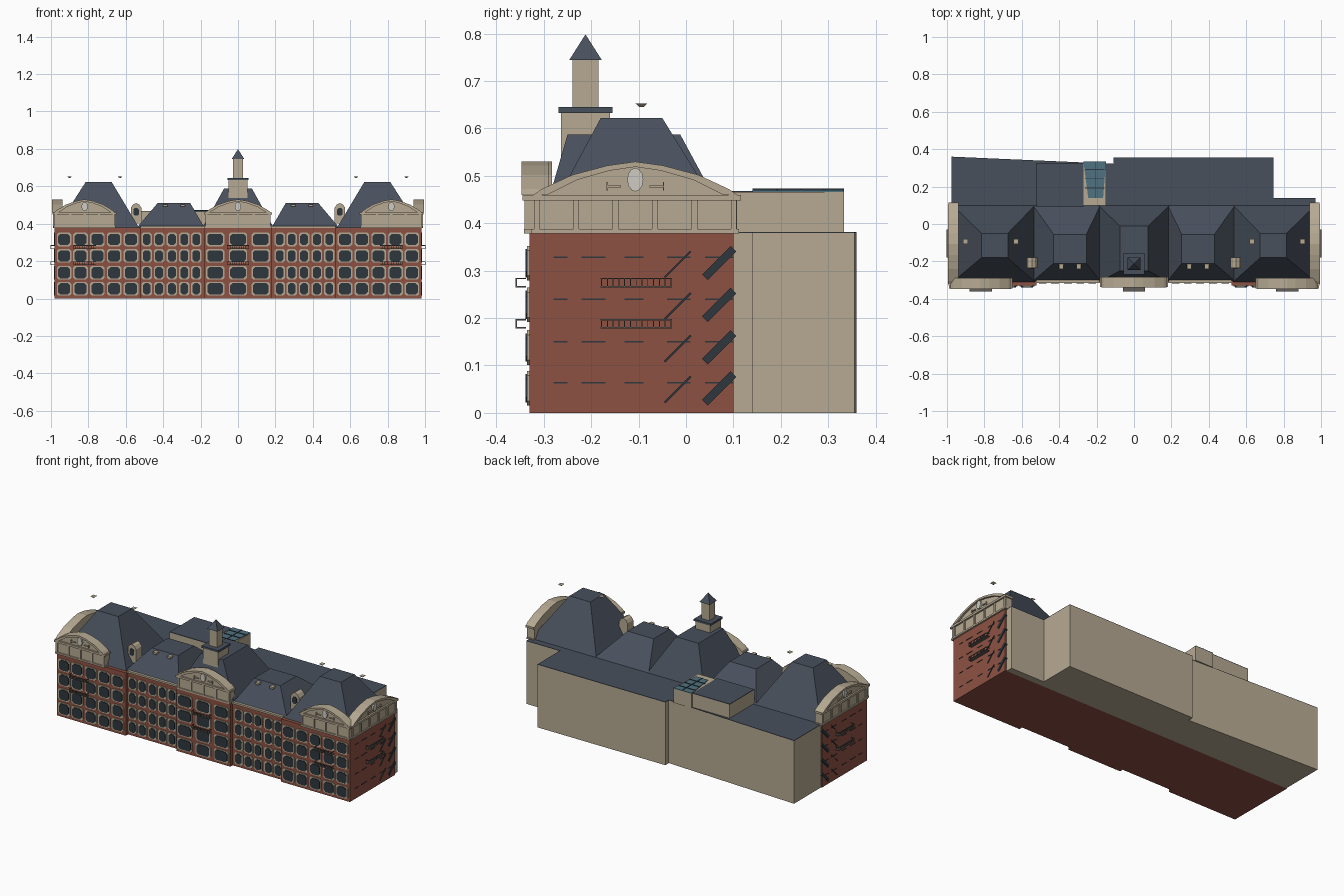
import bpy, bmesh, math
from mathutils import Vector

if "Cube" in bpy.data.objects:
    bpy.data.objects.remove(bpy.data.objects["Cube"])

COL = dict(brick=(.27, .083, .055), stone=(.47, .40, .29), slate=(.065, .08, .107),
           glass=(.026, .038, .048), teal=(.08, .17, .22), pale=(.62, .60, .55), iron=(.12, .11, .10))
MATS = {}
for key, c in COL.items():
    MATS[key] = bpy.data.materials.new(key)
    MATS[key].diffuse_color = (*c, 1)

parts = {}


def part(name, mat):
    if name not in parts:
        parts[name] = (bmesh.new(), mat)
    return parts[name][0]


# Extrude a 2D outline: 'front' = (x,z) along y, 'side' = (y,z) along x, 'plan' = (x,y) along z
def prism(name, mat, pts, plane, a, b):
    bm = part(name, mat)
    put = {'front': lambda u, v, d: (u, d, v),
           'side': lambda u, v, d: (d, u, v),
           'plan': lambda u, v, d: (u, v, d)}[plane]
    lo = [bm.verts.new(put(u, v, a)) for u, v in pts]
    hi = [bm.verts.new(put(u, v, b)) for u, v in pts]
    bm.faces.new(lo)
    bm.faces.new(hi[::-1])
    for i in range(len(pts)):
        j = (i + 1) % len(pts)
        bm.faces.new((lo[j], lo[i], hi[i], hi[j]))


def box(name, mat, x0, x1, y0, y1, z0, z1):
    prism(name, mat, [(x0, y0), (x1, y0), (x1, y1), (x0, y1)], 'plan', z0, z1)


# Frustum between two rectangles (hipped roof, pyramid)
def hip(name, mat, base, z0, top, z1):
    bm = part(name, mat)
    ring = []
    for (x0, x1, y0, y1), z in ((base, z0), (top, z1)):
        ring.append([bm.verts.new(p) for p in ((x0, y0, z), (x1, y0, z), (x1, y1, z), (x0, y1, z))])
    lo, hi = ring
    bm.faces.new(lo[::-1])
    bm.faces.new(hi)
    for i in range(4):
        j = (i + 1) % 4
        bm.faces.new((lo[i], lo[j], hi[j], hi[i]))


def chamfer(u, v, w, h, c):
    w, h = w / 2, h / 2
    return [(u - w + c, v - h), (u + w - c, v - h), (u + w, v - h + c), (u + w, v + h - c),
            (u + w - c, v + h), (u - w + c, v + h), (u - w, v + h - c), (u - w, v - h + c)]


def oval(u, v, a, b, n=12):
    return [(u + a * math.cos(2 * math.pi * i / n), v + b * math.sin(2 * math.pi * i / n)) for i in range(n)]


# Attic storey with pilasters, cornice and arched pediment; d = outer face, s = outward sign
def gable(name, plane, mid, half, d, s, bays):
    def slab(nm, mat, u0, u1, v0, v1, a, b):
        prism(nm, mat, [(u0, v0), (u1, v0), (u1, v1), (u0, v1)], plane, a, b)
    back = d - s * .045
    slab(name + "_attic", 'stone', mid - half, mid + half, .38, .455, back, d)
    slab(name + "_attic", 'stone', mid - half - .004, mid + half + .004, .378, .388, back, d + s * .007)
    slab(name + "_attic", 'stone', mid - half - .008, mid + half + .008, .448, .46, back, d + s * .01)
    for i in range(bays + 1):
        u = mid + (half - .007) * (2 * i / bays - 1)
        slab(name + "_pilasters", 'stone', u - .006, u + .006, .388, .448, d, d + s * .006)
    arc = [(-1, .46), (-.92, .472), (-.62, .502), (-.27, .522), (0, .53)]
    arc += [(-u, v) for u, v in arc[-2::-1]]
    outer = [(mid + u * half, v) for u, v in arc]
    inner = [(mid + u * half * .93, max(.46, v - .011)) for u, v in arc]
    prism(name + "_pediment", 'stone', inner, plane, back, d)
    prism(name + "_pediment_rim", 'stone', outer + inner[::-1], plane, back, d + s * .012)
    prism(name + "_oculus", 'pale', oval(mid, .492, .017, .025), plane, d, d + s * .01)
    for k in (-1, 1):
        c = mid + k * min(.045, half * .4)
        slab(name + "_ornament", 'stone', c - .015, c + .015, .476, .48, d, d + s * .008)
        slab(name + "_ornament", 'stone', c + k * .013, c + k * .016, .469, .487, d, d + s * .008)


# Balcony with thin slab, rail and balusters
def balcony(plane, mid, half, wall, s, z):
    def slab(u0, u1, v0, v1, a, b):
        prism("balconies", 'iron', [(u0, v0), (u1, v0), (u1, v1), (u0, v1)], plane, a, b)
    end = wall + s * .022
    slab(mid - half, mid + half, z, z + .003, wall, end)
    slab(mid - half, mid + half, z + .017, z + .02, end - s * .003, end)
    for k in (-1, 1):
        u = mid + k * (half - .0015)
        slab(u - .0015, u + .0015, z + .017, z + .02, wall, end)
    for i in range(13):
        u = mid + (half - .002) * (i / 6 - 1)
        slab(u - .001, u + .001, z, z + .018, end - s * .003, end)


# Brick body with projecting centre and end pavilions
FRONT, WING = -.33, -.308
prism("brick_body", 'brick', [(-.98, .1), (-.98, FRONT), (-.52, FRONT), (-.52, WING), (-.18, WING), (-.18, FRONT),
      (.18, FRONT), (.18, WING), (.52, WING), (.52, FRONT), (.98, FRONT), (.98, .1)], 'plan', 0, .38)

# Rear block, its flat roof, and rooftop boxes
rear = [(-.975, .1), (.97, .1), (.97, .14), (.745, .14), (.745, .355), (-.11, .355), (-.11, .322), (-.975, .36)]
prism("rear_block", 'stone', rear, 'plan', 0, .379)
prism("rear_flat_roof", 'slate', rear, 'plan', .379, .382)
box("rear_roof_box", 'stone', -.52, -.27, .09, .325, .38, .464)
box("rear_roof_box_top", 'slate', -.52, -.27, .09, .325, .464, .468)
box("skylight_base", 'stone', -.27, -.15, .1, .333, .38, .466)
prism("skylight_glass", 'teal', [(-.245, .14), (-.165, .14), (-.15, .333), (-.27, .333)], 'plan', .466, .47)
for y in (.19, .24, .29):
    box("skylight_bars", 'glass', -.262, -.157, y, y + .004, .469, .473)
box("skylight_bars", 'glass', -.209, -.206, .14, .333, .469, .473)

# Windows on the facade
ROWS = (.052, .138, .228, .316)
cols = [(0, .088, FRONT)]
for s in (-1, 1):
    cols.append((s * .122, .088, FRONT))
    cols += [(s * x, .068, FRONT) for x in (.93, .842, .752, .662, .572)]
    cols += [(s * x, .046, WING) for x in (.488, .422, .353, .287, .223)]
for x, w, y in cols:
    for z in ROWS:
        prism("window_frames", 'stone', chamfer(x, z, w + .01, .073, .01), 'front', y - .005, y + .01)
        prism("window_glass", 'glass', chamfer(x, z, w - .004, .06, .012), 'front', y - .009, y + .01)

# Side wall slits and slanted panes, side and front balconies
for s in (-1, 1):
    for z in ROWS:
        zc = z + .012
        for y0, y1 in ((-.28, -.25), (-.22, -.17), (-.13, -.09), (-.04, .01), (.04, .1)):
            box("side_window_slits", 'glass', *sorted((s * .97, s * .983)), y0, y1, zc - .0015, zc + .0015)
        for y, w, n in ((.04, .006, .06), (-.045, .0015, .055)):
            z0 = z - .03
            prism("side_window_panes", 'glass', [(y - w, z0 + w), (y + w, z0 - w), (y + n + w, z0 + n - w),
                  (y + n - w, z0 + n + w)], 'side', s * .97, s * .984)
    for z in (.178, .265):
        balcony('side', -.105, .075, s * .98, s, z)
for x in (-.82, 0, .82):
    for z in (.178, .265):
        balcony('front', x, .06, FRONT - .008, -1, z)

# Attics and pediments
gable("centre", 'front', 0, .175, -.328, -1, 4)
for s in (-1, 1):
    tag = "left" if s < 0 else "right"
    gable(tag + "_front", 'front', s * .82, .162, -.335, -1, 4)
    gable(tag + "_side", 'side', -.107, .215, s * .983, s, 5)
    box("wing_cornice", 'stone', *sorted((s * .18, s * .52)), -.316, -.28, .376, .387)

# Hipped mansard roofs
hip("centre_roof", 'slate', (-.19, .19, -.31, .1), .38, (-.075, .075, -.25, -.012), .587)
for s in (-1, 1):
    def rng(a, b):
        return sorted((s * a, s * b))
    hip("pavilion_roofs", 'slate', (*rng(.53, .97), -.31, .1), .38, (*rng(.675, .815), -.18, -.05), .622)
    hip("wing_roofs", 'slate', (*rng(.18, .54), -.305, .1), .38, (*rng(.255, .43), -.21, -.055), .51)
    # Valley dormers
    x = s * .545
    prism("dormers", 'stone', [(x - .028, .40), (x + .028, .40), (x + .028, .485), (x + .016, .503), (x, .51),
          (x - .016, .503), (x - .028, .485)], 'front', -.235, -.18)
    prism("dormer_windows", 'glass', chamfer(x, .463, .03, .04, .008), 'front', -.239, -.23)
    # Small vents on the wing roofs
    for vx in (.295, .39):
        box("wing_vents", 'stone', s * vx - .012, s * vx + .012, -.24, -.2, .492, .504)
    # Small floating inverted caps above the pavilions
    for cx in (.9, .63):
        hip("roof_caps", 'stone', (s * cx - .004, s * cx + .004, -.098, -.09), .645,
            (s * cx - .013, s * cx + .013, -.107, -.081), .653)

# Clock-style tower: base, slab, shaft, pyramid cap
ty = -.212
box("tower_base", 'stone', -.05, .05, ty - .052, ty + .052, .5, .635)
box("tower_slab", 'slate', -.057, .057, ty - .057, ty + .057, .633, .645)
box("tower_shaft", 'stone', -.027, .027, ty - .027, ty + .027, .64, .747)
hip("tower_cap", 'slate', (-.034, .034, ty - .034, ty + .034), .745, (-.001, .001, ty - .001, ty + .001), .797)

# Turn the collected meshes into objects
for name, (bm, mat) in parts.items():
    bmesh.ops.recalc_face_normals(bm, faces=bm.faces)
    me = bpy.data.meshes.new(name)
    bm.to_mesh(me)
    bm.free()
    me.materials.append(MATS[mat])
    bpy.context.collection.objects.link(bpy.data.objects.new(name, me))

for m in bpy.data.materials:
    if m.users and not m.is_grease_pencil:
        m.use_nodes = True
        m.node_tree.nodes["Principled BSDF"].inputs["Base Color"].default_value = m.diffuse_color
